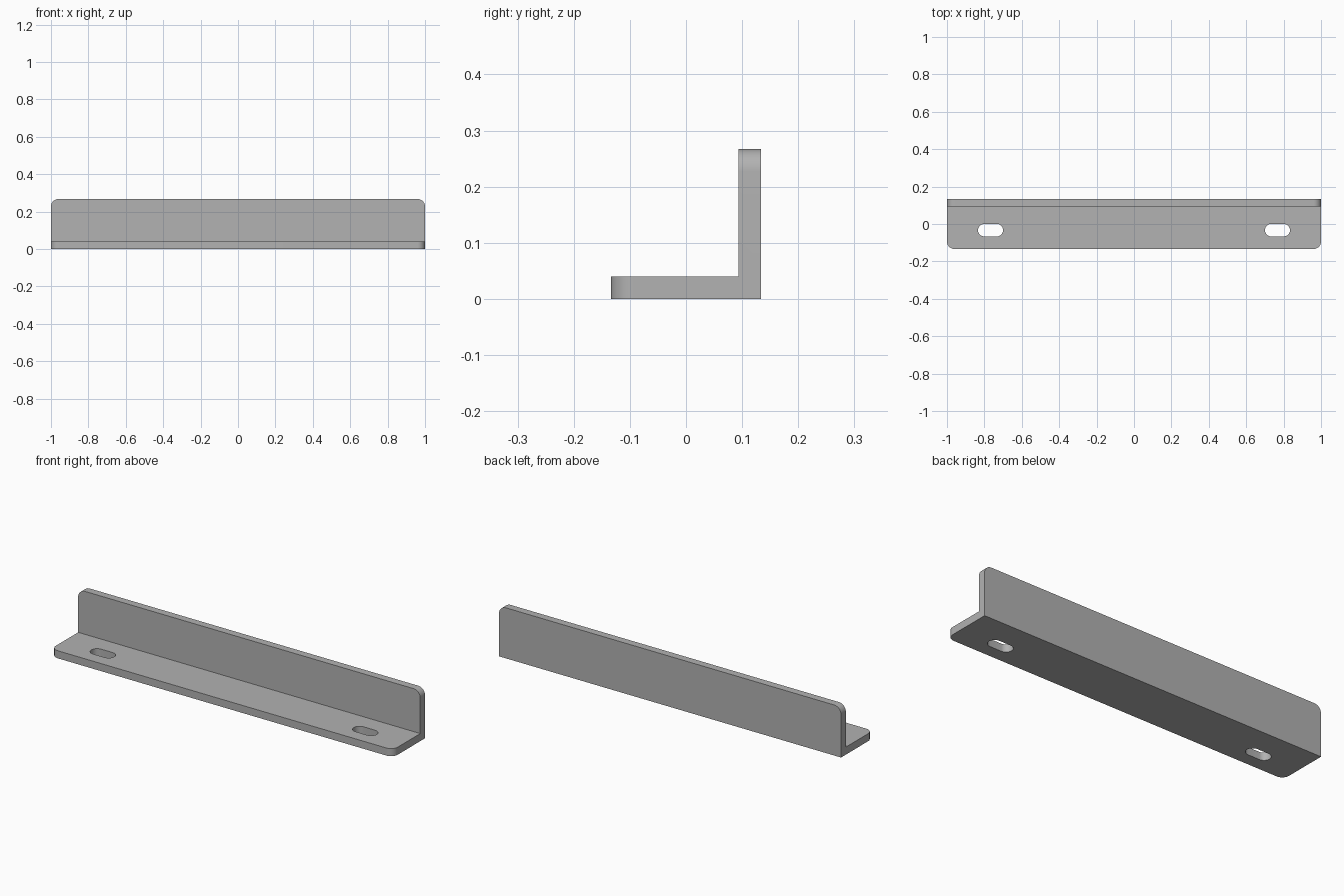
import bpy
import bmesh
import math

cube = bpy.data.objects.get("Cube")
if cube:
    bpy.data.objects.remove(cube, do_unlink=True)

LENGTH, SIDE, THICK = 2.0, 0.267, 0.04
CORNER = 0.04
SLOT_X, SLOT_Y, SLOT_R, SLOT_HALF = 0.767, -0.033, 0.0335, 0.0335
HALF = SIDE / 2

steel = bpy.data.materials.new("steel grey")
steel.use_nodes = True
GREY = (0.445, 0.445, 0.445, 1)
steel.diffuse_color = GREY
steel.node_tree.nodes["Principled BSDF"].inputs["Base Color"].default_value = GREY


def prism(name, points, direction):
    """Extrude a closed outline along a direction."""
    bm = bmesh.new()
    face = bm.faces.new([bm.verts.new(p) for p in points])
    new = bmesh.ops.extrude_face_region(bm, geom=[face])["geom"]
    bmesh.ops.translate(bm, vec=direction,
                        verts=[v for v in new if isinstance(v, bmesh.types.BMVert)])
    bmesh.ops.recalc_face_normals(bm, faces=bm.faces)
    mesh = bpy.data.meshes.new(name)
    bm.to_mesh(mesh)
    bm.free()
    mesh.materials.append(steel)
    obj = bpy.data.objects.new(name, mesh)
    bpy.context.collection.objects.link(obj)
    return obj


# L-shaped angle bar
profile = [(-HALF, 0), (HALF, 0), (HALF, SIDE), (HALF - THICK, SIDE),
           (HALF - THICK, THICK), (-HALF, THICK)]
bracket = prism("angle_bracket", [(-LENGTH / 2, y, z) for y, z in profile], (LENGTH, 0, 0))

# Round the front corners of the base and the top corners of the upright
bm = bmesh.new()
bm.from_mesh(bracket.data)


def is_corner(edge):
    a, b = (v.co for v in edge.verts)
    if abs(a.x - b.x) > 0.01:
        return False
    mid = (a + b) / 2
    return mid.y < -HALF + 0.001 or mid.z > SIDE - 0.001


bmesh.ops.bevel(bm, geom=[e for e in bm.edges if is_corner(e)], offset=CORNER,
                segments=10, profile=0.5, affect="EDGES")
bm.to_mesh(bracket.data)
bm.free()

# Mounting slots through the base
cutters = []
for side in (-1, 1):
    outline = []
    for end in (1, -1):
        for i in range(17):
            a = math.pi * (i / 16 - 0.5) + (0 if end > 0 else math.pi)
            outline.append((side * SLOT_X + end * SLOT_HALF + SLOT_R * math.cos(a),
                            SLOT_Y + SLOT_R * math.sin(a), -THICK))
    cutter = prism("slot_cutter", outline, (0, 0, 3 * THICK))
    cutter.hide_render = True
    cutters.append(cutter)
    cut = bracket.modifiers.new("slot", "BOOLEAN")
    cut.operation = "DIFFERENCE"
    cut.solver = "EXACT"
    cut.object = cutter

# Apply the cuts and drop the cutters
bpy.context.view_layer.objects.active = bracket
bracket.select_set(True)
for mod in list(bracket.modifiers):
    bpy.ops.object.modifier_apply(modifier=mod.name)
for cutter in cutters:
    bpy.data.objects.remove(cutter, do_unlink=True)

bpy.ops.object.shade_smooth_by_angle(angle=math.radians(30))
